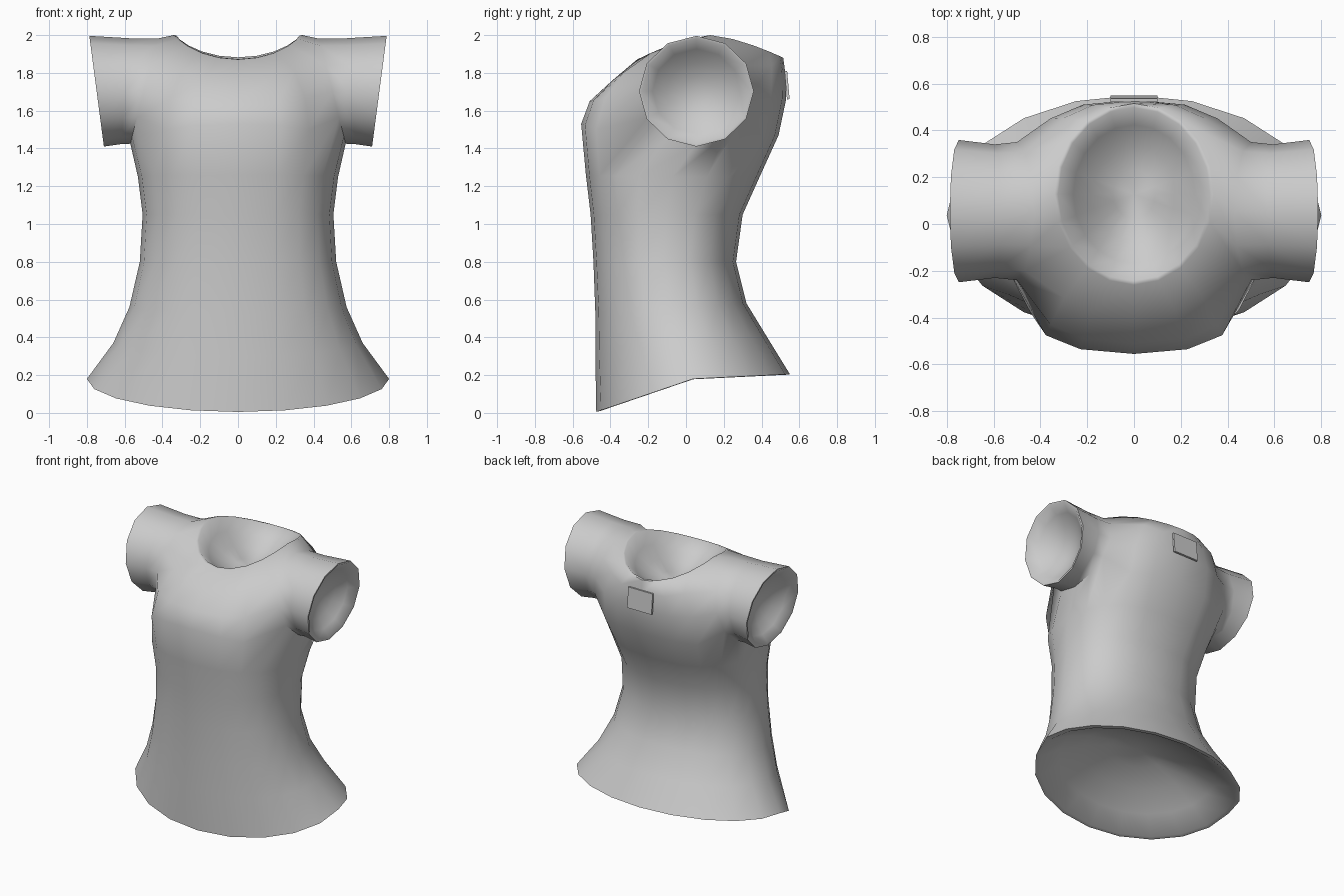
import bpy, bmesh
from math import sin, cos, pi, radians, copysign
from mathutils import Vector

cube = bpy.data.objects.get("Cube")
if cube:
    bpy.data.objects.remove(cube)

SIDES = 20          # columns around the torso
ARM_COLS = 2        # columns each side of an armhole centre
LOW, MID, TOP = 6, 7, 8   # torso rings that border the armholes

fabric = bpy.data.materials.new("grey fabric")
fabric.use_nodes = True
fabric.diffuse_color = (0.6, 0.6, 0.6, 1)
fabric.node_tree.nodes["Principled BSDF"].inputs["Base Color"].default_value = (0.6, 0.6, 0.6, 1)

# Torso rings from hem to neck:
# z front, z side, z back, y front, y back, half width, roundness, sag
rings = [
    (0.005, 0.18, 0.205, -0.475, 0.55, 0.80, 1.0, 1.0),
    (0.30, 0.37, 0.40, -0.48, 0.43, 0.66, 0.95, 1.2),
    (0.53, 0.56, 0.58, -0.48, 0.32, 0.575, 0.9, 1.5),
    (0.80, 0.80, 0.80, -0.49, 0.265, 0.52, 0.88, 1.5),
    (1.05, 1.05, 1.05, -0.505, 0.30, 0.505, 0.85, 1.5),
    (1.26, 1.25, 1.25, -0.53, 0.39, 0.53, 0.8, 1.5),
    (1.53, 1.42, 1.47, -0.555, 0.49, 0.57, 0.78, 1.5),
    (1.65, 1.70, 1.66, -0.51, 0.53, 0.54, 0.78, 1.5),
    (1.76, 1.95, 1.79, -0.39, 0.527, 0.46, 0.82, 1.5),
    (1.87, 2.00, 1.88, -0.26, 0.515, 0.34, 1.0, 1.5),
]


def spow(v, p):
    return copysign(abs(v) ** p, v)


def torso_point(ring, i):
    zf, zs, zb, yf, yb, rx, p, sag = ring
    a = 2 * pi * i / SIDES
    c, s = cos(a), sin(a)
    z = zs + ((zb if s > 0 else zf) - zs) * abs(s) ** sag
    return rx * spow(c, p), (yf + yb) / 2 + (yb - yf) / 2 * spow(s, p), z


def sleeve_point(k, side, low_x, high_x, ry, rz):
    """Point k of 12 around a sleeve, starting at the bottom, towards the back."""
    a = 2 * pi * k / 12
    t = (1 - cos(a)) / 2
    return side * (low_x + (high_x - low_x) * t), 0.055 + ry * sin(a), 1.703 - rz * cos(a)


bm = bmesh.new()


def join(a, b):
    """Skin between two closed loops of equal length."""
    for k in range(len(a)):
        n = (k + 1) % len(a)
        bm.faces.new((a[k], a[n], b[n], b[k]))


def hollow(loop, inward):
    """Narrow rim and a smooth dished lining that closes an opening."""
    centre = sum((v.co for v in loop), Vector()) / len(loop)
    rim = 0.955
    outer = loop
    for f in (1, 0.8, 0.55, 0.28):
        new = [bm.verts.new(centre + (v.co - centre) * rim * f + Vector(inward) * (1 - f * f))
               for v in loop]
        join(outer, new)
        outer = new
    tip = bm.verts.new(centre + Vector(inward))
    for k in range(len(outer)):
        bm.faces.new((outer[k], outer[(k + 1) % len(outer)], tip))


def in_armhole(row, col):
    half = SIDES / 2
    offset = min((col + 0.5) % half, half - (col + 0.5) % half)
    return LOW <= row < TOP and offset < ARM_COLS


# Torso skin with open armholes
grid = [[bm.verts.new(torso_point(r, i)) for i in range(SIDES)] for r in rings]
for r in range(len(rings) - 1):
    for i in range(SIDES):
        if not in_armhole(r, i):
            j = (i + 1) % SIDES
            bm.faces.new((grid[r][i], grid[r][j], grid[r + 1][j], grid[r + 1][i]))

# Sleeves: round off each armhole, then run two more rings to the cuff
for side, centre in ((1, 0), (-1, SIDES // 2)):
    # steps towards the back, then up, across the top and down the front
    path = [(LOW, 0), (LOW, 1), (LOW, 2), (MID, 2), (TOP, 2), (TOP, 1),
            (TOP, 0), (TOP, -1), (TOP, -2), (MID, -2), (LOW, -2), (LOW, -1)]
    loop = [grid[r][(centre + side * d) % SIDES] for r, d in path]
    for k, v in enumerate(loop):
        v.co = sleeve_point(k, side, 0.57, 0.43, 0.295, 0.278)
    for low_x, high_x, ry, rz in ((0.62, 0.57, 0.285, 0.28), (0.71, 0.787, 0.304, 0.293)):
        new = [bm.verts.new(sleeve_point(k, side, low_x, high_x, ry, rz)) for k in range(12)]
        join(loop, new)
        loop = new
    hollow(loop, (-0.14 * side, 0, 0))

# Dished linings at neck and hem
hollow(grid[-1], (0, 0, -0.2))
hollow(grid[0], (0, 0, 0.25))

bmesh.ops.delete(bm, geom=[v for v in bm.verts if not v.link_faces], context='VERTS')
bmesh.ops.recalc_face_normals(bm, faces=bm.faces)
mesh = bpy.data.meshes.new("shirt")
bm.to_mesh(mesh)
bm.free()
mesh.materials.append(fabric)
shirt = bpy.data.objects.new("shirt", mesh)
bpy.context.collection.objects.link(shirt)
bpy.ops.object.select_all(action='DESELECT')
shirt.select_set(True)
bpy.context.view_layer.objects.active = shirt
bpy.ops.object.shade_smooth_by_angle(angle=radians(65))

# Small patch on the back, below the neck
bpy.ops.mesh.primitive_cube_add(size=1, location=(0, 0.535, 1.735), rotation=(radians(5), 0, 0))
patch = bpy.context.object
patch.name = "back_patch"
patch.scale = (0.2, 0.014, 0.15)
patch.data.materials.append(fabric)
